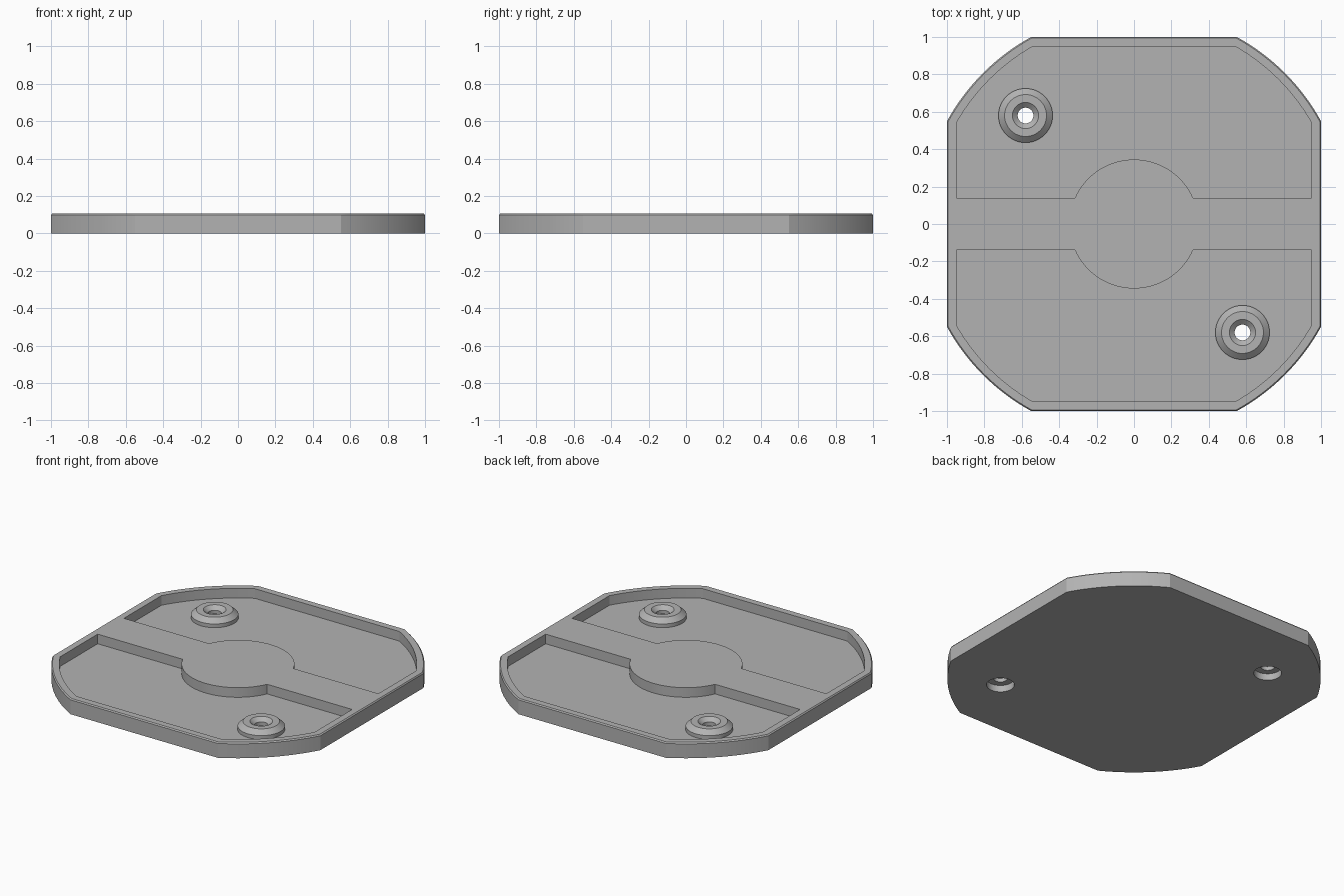
import bpy, bmesh, math
from math import cos, sin, pi

cube = bpy.data.objects.get("Cube")
if cube:
    bpy.data.objects.remove(cube)

HEIGHT, FLOOR, BAR, HUB = 0.105, 0.04, 0.14, 0.345
BOSS_AT = [(-0.58, 0.58), (0.58, -0.58)]

gray = bpy.data.materials.new("plain gray")
gray.use_nodes = True
gray.diffuse_color = (0.45, 0.45, 0.45, 1)
gray.node_tree.nodes["Principled BSDF"].inputs["Base Color"].default_value = gray.diffuse_color


def arc(radius, start, end, steps):
    return [(radius * cos(start + (end - start) * i / steps),
             radius * sin(start + (end - start) * i / steps)) for i in range(steps + 1)]


def stack(name, rings):
    """Skin a list of equal-length 3D rings and cap both ends."""
    bm = bmesh.new()
    loops = [[bm.verts.new(p) for p in ring] for ring in rings]
    n = len(loops[0])
    for low, high in zip(loops, loops[1:]):
        for i in range(n):
            j = (i + 1) % n
            bm.faces.new((low[i], low[j], high[j], high[i]))
    bm.faces.new(loops[0][::-1])
    bm.faces.new(loops[-1])
    bmesh.ops.recalc_face_normals(bm, faces=bm.faces)
    mesh = bpy.data.meshes.new(name)
    bm.to_mesh(mesh)
    bm.free()
    mesh.materials.append(gray)
    obj = bpy.data.objects.new(name, mesh)
    bpy.context.collection.objects.link(obj)
    return obj


def at_height(outline, z, scale=1):
    return [(x * scale, y * scale, z) for x, y in outline]


def turned(name, profile, centre):
    """Round part from (radius, height) pairs."""
    return stack(name, [[(x + centre[0], y + centre[1], z) for x, y in arc(r, 0, 2 * pi, 48)[:-1]]
                        for r, z in profile])


def combine(target, tool, operation):
    tool.hide_render = True
    mod = target.modifiers.new("combine", 'BOOLEAN')
    mod.operation, mod.solver, mod.object = operation, 'EXACT', tool
    bpy.context.view_layer.objects.active = target
    bpy.ops.object.modifier_apply(modifier=mod.name)
    bpy.data.objects.remove(tool)


# Plate: a disc with four flats and a fine chamfer on the top edge
corner = math.atan2(0.55, 1)
outline = []
for k in range(4):
    outline += arc(math.hypot(1, 0.55), corner + k * pi / 2, (k + 1) * pi / 2 - corner, 16)
plate = stack("base_plate", [at_height(outline, 0), at_height(outline, HEIGHT - 0.008),
                             at_height(outline, HEIGHT, 0.994)])

# Two pockets leave the rim, the cross bar and the round hub standing
inner = math.atan2(0.54, 0.95)
hub_angle = math.asin(BAR / HUB)
radius = math.hypot(0.95, 0.54)
pocket = ([(0.95, BAR)] + arc(radius, inner, pi / 2 - inner, 16)
          + arc(radius, pi / 2 + inner, pi - inner, 16) + [(-0.95, BAR)]
          + arc(HUB, pi - hub_angle, hub_angle, 40))
for side in (1, -1):
    shape = [(x * side, y * side) for x, y in pocket]
    combine(plate, stack("pocket_cutter", [at_height(shape, FLOOR), at_height(shape, 0.2)]), 'DIFFERENCE')

# Chamfered screw bosses, countersunk above and counterbored below
for centre in BOSS_AT:
    boss = turned("screw_boss", [(0.145, 0.02), (0.145, 0.065), (0.112, 0.095)], centre)
    combine(plate, boss, 'UNION')
    hole = turned("hole_cutter", [(0.085, -0.05), (0.085, 0.045), (0.042, 0.045),
                                  (0.042, 0.07), (0.07, 0.095), (0.07, 0.2)], centre)
    combine(plate, hole, 'DIFFERENCE')

# Smooth curved walls, keep the crisp edges
bpy.ops.object.select_all(action='DESELECT')
plate.select_set(True)
bpy.context.view_layer.objects.active = plate
bpy.ops.object.shade_smooth_by_angle(angle=math.radians(25))
